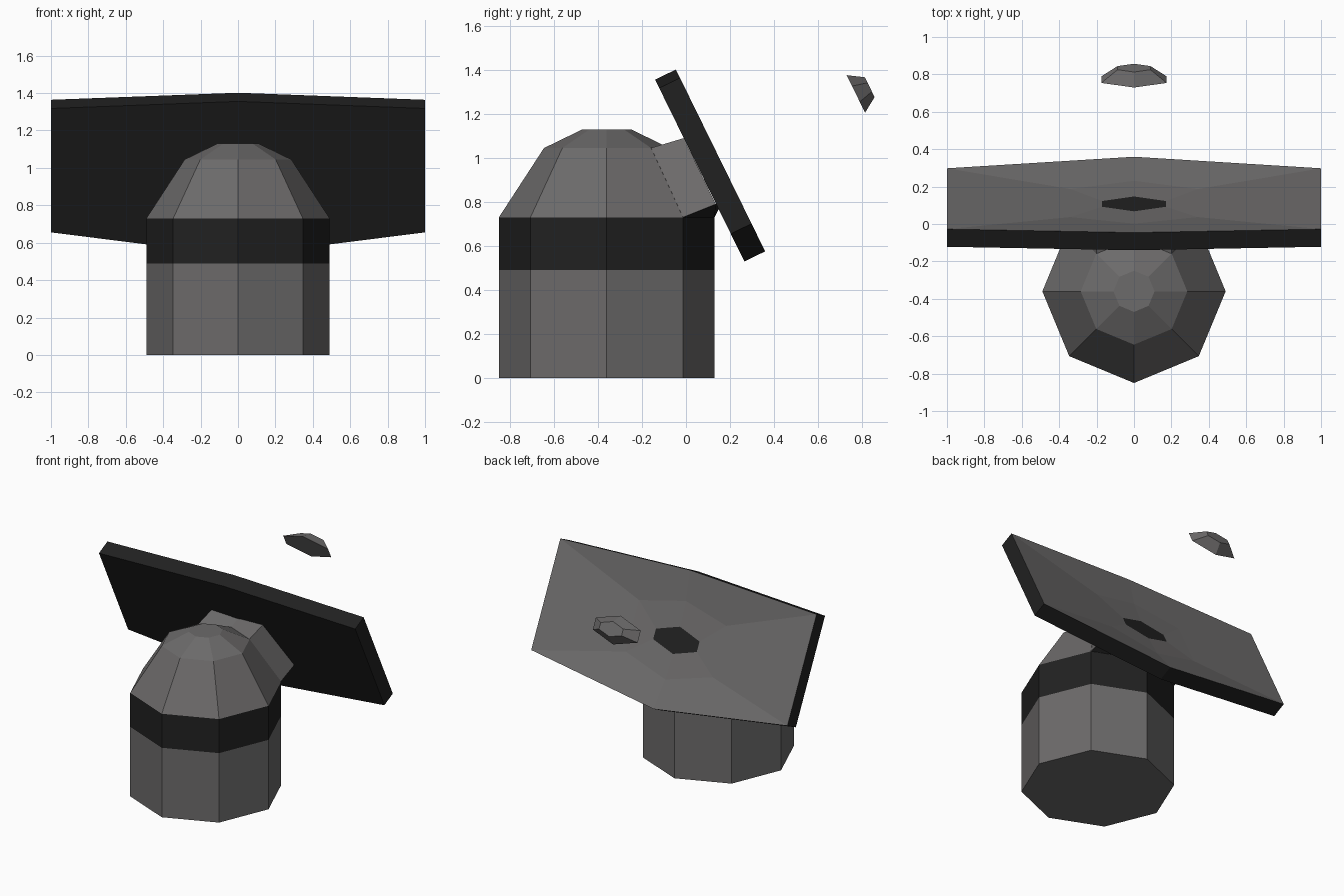
import bpy, bmesh
from math import cos, sin, pi
from mathutils import Vector

if "Cube" in bpy.data.objects:
    bpy.data.objects.remove(bpy.data.objects["Cube"])


def material(name, rgb):
    m = bpy.data.materials.new(name)
    m.diffuse_color = (*rgb, 1)
    m.use_nodes = True
    m.node_tree.nodes["Principled BSDF"].inputs["Base Color"].default_value = m.diffuse_color
    return m


GREY = material("grey", (0.15, 0.145, 0.145))
DARK = material("dark", (0.015, 0.015, 0.015))


def loft(name, rings, dark_bands=(), caps=(0, 0), dark_sides=()):
    """Skin a stack of rings; caps: None = open, 0 = grey, 1 = dark."""
    bm = bmesh.new()
    loops = [[bm.verts.new(p) for p in r] for r in rings]
    n = len(rings[0])
    for b, (lo, hi) in enumerate(zip(loops, loops[1:])):
        for i in range(n):
            j = (i + 1) % n
            f = bm.faces.new((lo[i], lo[j], hi[j], hi[i]))
            f.material_index = int(b in dark_bands or i in dark_sides)
    for loop, cap in ((loops[0], caps[0]), (loops[-1], caps[1])):
        if cap is not None:
            bm.faces.new(loop).material_index = cap
    bmesh.ops.recalc_face_normals(bm, faces=bm.faces)
    me = bpy.data.meshes.new(name)
    bm.to_mesh(me)
    bm.free()
    me.materials.append(GREY)
    me.materials.append(DARK)
    ob = bpy.data.objects.new(name, me)
    bpy.context.collection.objects.link(ob)
    return ob


# Octagonal base with dark band and faceted dome
CY = -0.36


def octagon(r, z):
    return [(r * cos(i * pi / 4), CY + r * sin(i * pi / 4), z) for i in range(8)]


profile = [(0.49, 0), (0.49, 0.49), (0.49, 0.73), (0.285, 1.045), (0.11, 1.13)]
loft("base_and_dome", [octagon(r, z) for r, z in profile], dark_bands=(1,))

# Neck growing out of the two rear dome faces to the panel
inner = [(0.2, -0.16, 1.045), (0, -0.075, 1.045), (-0.2, -0.16, 1.045),
         (-0.345, -0.015, 0.73), (0, 0.13, 0.73), (0.345, -0.015, 0.73)]
outer = [(0.2, -0.01, 1.09), (0, 0.02, 1.09), (-0.2, -0.01, 1.09),
         (-0.345, 0.135, 0.79), (0, 0.16, 0.79), (0.345, 0.135, 0.79)]
loft("neck", [inner, outer], caps=(None, None), dark_sides=(3, 4))

# Tilted frame shared by the panel and the floating emitter
ORIGIN = Vector((0, 0.0625, 0.9425))
UP = Vector((0, -0.4407, 0.8977))
OUT = Vector((0, 0.8977, 0.4407))


def hexagon(x, top, top_side, low_side, low, depth):
    pts = [(0, top), (x, top_side), (x, low_side), (0, low), (-x, low_side), (-x, top_side)]
    return [ORIGIN + Vector((px, 0, 0)) + UP * u + OUT * depth for px, u in pts]


# Panel: dark front and rim, shallow faceted grey dish with a dark centre
rim = (1, 0.46, 0.418, -0.32, -0.46)
loft("dish_panel",
     [hexagon(*rim, 0), hexagon(*rim, 0.105),
      hexagon(0.34, 0.26, 0.18, -0.16, -0.26, 0.06),
      hexagon(0.17, 0.09, 0.035, -0.035, -0.09, 0.05)],
     dark_bands=(0,), caps=(1, 1))

# Floating emitter in front of the dish
loft("floating_emitter",
     [hexagon(0.175, 0.095, 0.04, -0.04, -0.095, 0.79),
      hexagon(0.088, 0.05, 0.022, -0.022, -0.05, 0.86)])
